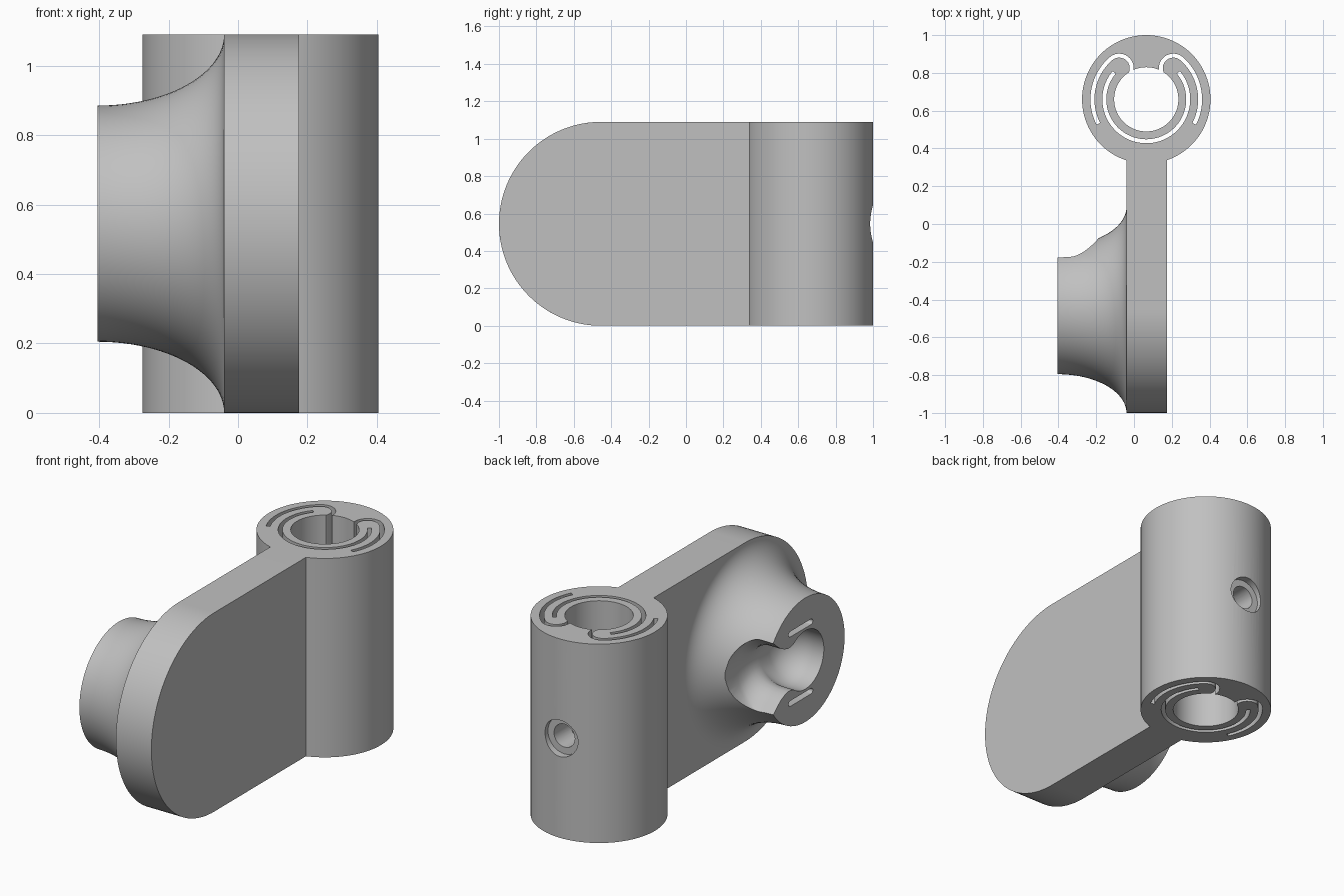
import bpy, bmesh
from math import sin, cos, pi, radians, sqrt
from mathutils import Vector

if "Cube" in bpy.data.objects:
    bpy.data.objects.remove(bpy.data.objects["Cube"])

HEIGHT = 1.09
MID = HEIGHT / 2
TUBE_X, TUBE_Y = 0.065, 0.66
BOSS_Y = -0.455

grey = bpy.data.materials.new("light grey plastic")
grey.use_nodes = True
colour = (0.53, 0.53, 0.53, 1)
grey.diffuse_color = colour
grey.node_tree.nodes["Principled BSDF"].inputs["Base Color"].default_value = colour


def loft(name, rings):
    """Closed solid through rings of equal point count."""
    bm = bmesh.new()
    loops = [[bm.verts.new(p) for p in ring] for ring in rings]
    n = len(loops[0])
    for a, b in zip(loops, loops[1:]):
        for i in range(n):
            j = (i + 1) % n
            bm.faces.new((a[i], a[j], b[j], b[i]))
    bm.faces.new(loops[0])
    bm.faces.new(loops[-1])
    bmesh.ops.recalc_face_normals(bm, faces=bm.faces)
    mesh = bpy.data.meshes.new(name)
    bm.to_mesh(mesh)
    bm.free()
    mesh.materials.append(grey)
    obj = bpy.data.objects.new(name, mesh)
    bpy.context.collection.objects.link(obj)
    return obj


def arc(radius, start, end, steps, cx=0, cy=0):
    angles = [radians(start + (end - start) * i / steps) for i in range(steps + 1)]
    return [(cx + radius * cos(a), cy + radius * sin(a)) for a in angles]


def circle(radius, steps=96):
    return arc(radius, 0, 360, steps)[:-1]


def along_z(pts, z):
    return [(TUBE_X + u, TUBE_Y + v, z) for u, v in pts]


def along_y(pts, y):
    return [(TUBE_X + u, y, MID + v) for u, v in pts]


def along_x(pts, x):
    return [(x, BOSS_Y + u, MID + v) for u, v in pts]


def prism(name, pts, place, lo, hi):
    return loft(name, [place(pts, lo), place(pts, hi)])


def ribbon(path, width):
    """Outline of a constant-width strip following a path."""
    left, right = [], []
    for i, p in enumerate(path):
        a, b = Vector(path[max(i - 1, 0)]), Vector(path[min(i + 1, len(path) - 1)])
        t = (b - a).normalized() * width / 2
        left.append((p[0] - t.y, p[1] + t.x))
        right.append((p[0] + t.y, p[1] - t.x))
    return left + right[::-1]


def activate(obj):
    bpy.ops.object.select_all(action='DESELECT')
    obj.select_set(True)
    bpy.context.view_layer.objects.active = obj


def cut(obj, cutter):
    mod = obj.modifiers.new("cut", 'BOOLEAN')
    mod.operation = 'DIFFERENCE'
    mod.solver = 'EXACT'
    mod.object = cutter
    activate(obj)
    bpy.ops.object.modifier_apply(modifier=mod.name)
    bpy.data.objects.remove(cutter)


# Upright tube with its bore
tube = prism("clip_tube", circle(0.34), along_z, 0, HEIGHT)
cut(tube, prism("bore_cutter", circle(0.17), along_z, -0.1, 1.2))

# Slit behind the spring ring
cut(tube, prism("ring_slit_cutter", ribbon(arc(0.222, 140, 400, 72), 0.021),
                along_z, -0.1, 1.2))

# Hooked slits around the two spring lips
knob = radians(131)
hook = arc(0.285, 207, 131, 24)
hook += arc(0.0665, 131, -49, 16, 0.2185 * cos(knob), 0.2185 * sin(knob))[1:]
for side in (1, -1):
    path = [(side * u, v) for u, v in hook]
    cut(tube, prism("lip_slit_cutter", ribbon(path, 0.021), along_z, -0.1, 1.2))

# Counterbored screw hole in the back of the tube
cut(tube, prism("counterbore_cutter", circle(0.1, 48), along_y, 0.96, 1.1))
cut(tube, prism("screw_hole_cutter", circle(0.063, 48), along_y, 0.72, 1.1))

# Flat arm with a round front end
reach = 0.35 - BOSS_Y
outline = arc(MID, 90, 270, 64) + [(reach, -MID), (reach, MID)]
arm = prism("arm_plate", outline, along_x, -0.04, 0.175)

# Flared boss on the side of the arm
rings = []
for i in range(25):
    a = pi / 2 * i / 24
    rings.append(along_x(circle(0.545 - 0.205 * cos(a)), -0.405 + 0.365 * sin(a)))
rings.append(along_x(circle(0.535), -0.03))
boss = loft("flared_boss", rings)

# Keyhole socket with rounded lips, open to the back, with a rounded floor
half = arc(0.16, 180, 52, 24)
half += [(0.125, 0.119), (0.15, 0.118), (0.18, 0.126), (0.21, 0.14),
         (0.24, 0.162), (0.265, 0.185), (0.285, 0.2), (0.6, 0.2)]
keyhole = half + [(u, -v) for u, v in half[:0:-1]]
layers = [(-0.5, 1)]
for i in range(13):
    t = i / 12 * 0.995
    layers.append((-0.34 + 0.155 * t, sqrt(1 - t * t)))
cut(boss, loft("socket_cutter", [
    along_x([(u * s if u < 0 else u, v * s) for u, v in keyhole], x) for x, s in layers]))

# Relief slits beside the socket
for side in (1, -1):
    slot = arc(0.015, 90, 270, 10, -0.05, side * 0.19)
    slot += arc(0.015, -90, 90, 10, 0.13, side * 0.19)
    cut(boss, prism("relief_slit_cutter", slot, along_x, -0.5, -0.2))

for obj in (tube, arm, boss):
    activate(obj)
    bpy.ops.object.shade_smooth_by_angle(angle=radians(30))
